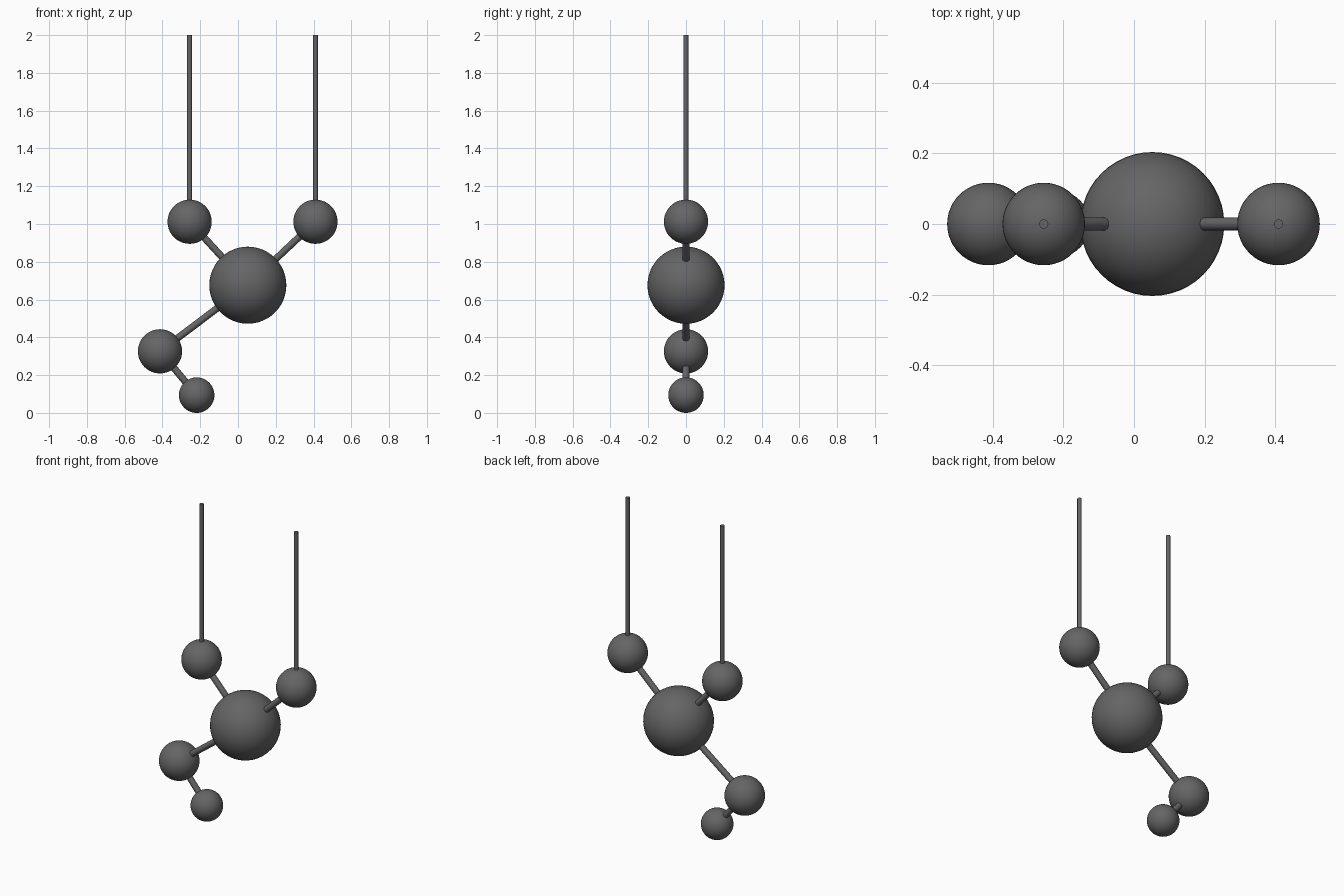
import bpy
from mathutils import Vector

cube = bpy.data.objects.get("Cube")
if cube:
    bpy.data.objects.remove(cube, do_unlink=True)

grey = bpy.data.materials.new("dark_grey")
grey.use_nodes = True
colour = (0.13, 0.13, 0.13, 1)
grey.diffuse_color = colour
grey.node_tree.nodes["Principled BSDF"].inputs["Base Color"].default_value = colour


def finish(name):
    obj = bpy.context.object
    obj.name = name
    obj.data.materials.append(grey)
    bpy.ops.object.shade_smooth_by_angle()


def ball(name, centre, radius):
    bpy.ops.mesh.primitive_uv_sphere_add(segments=48, ring_count=24, radius=radius, location=centre)
    finish(name)


def rod(name, start, end, radius):
    axis = end - start
    bpy.ops.mesh.primitive_cylinder_add(
        vertices=16, radius=radius, depth=axis.length, location=(start + end) / 2,
        rotation=axis.to_track_quat("Z", "Y").to_euler())
    finish(name)


# Balls: name -> centre and radius
balls = {
    "body": (Vector((0.052, 0, 0.676)), 0.204),
    "right_hand": (Vector((-0.256, 0, 1.012)), 0.117),
    "left_hand": (Vector((0.41, 0, 1.012)), 0.117),
    "knee": (Vector((-0.413, 0, 0.326)), 0.117),
    "foot": (Vector((-0.219, 0, 0.094)), 0.094),
}
for name, (centre, radius) in balls.items():
    ball(name + "_ball", centre, radius)

# Rods joining the balls
for a, b in (("body", "right_hand"), ("body", "left_hand"), ("body", "knee"), ("knee", "foot")):
    rod(f"{a}_to_{b}_rod", balls[a][0], balls[b][0], 0.0185)

# Upright hanging rods
for side in ("right", "left"):
    base = balls[side + "_hand"][0]
    rod(side + "_hanging_rod", base, Vector((base.x, 0, 2)), 0.013)
